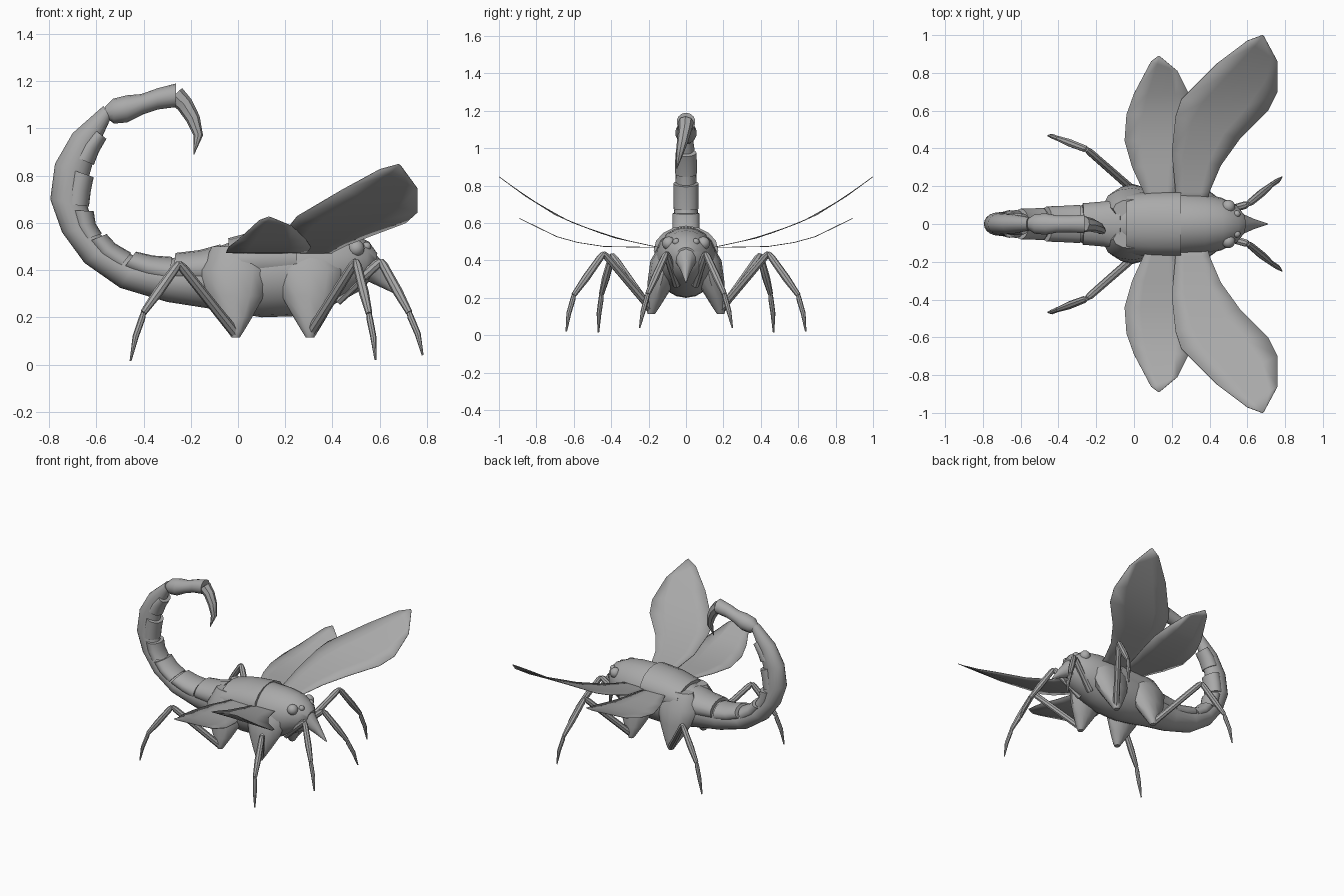
import bpy, bmesh, math
from mathutils import Vector as V

if "Cube" in bpy.data.objects:
    bpy.data.objects.remove(bpy.data.objects["Cube"])

grey = bpy.data.materials.new("chitin_grey")
grey.diffuse_color = (0.4, 0.4, 0.4, 1)
grey.use_nodes = True
grey.node_tree.nodes["Principled BSDF"].inputs["Base Color"].default_value = grey.diffuse_color


def finish(name, bm, angle=40):
    bmesh.ops.recalc_face_normals(bm, faces=bm.faces)
    me = bpy.data.meshes.new(name)
    bm.to_mesh(me)
    bm.free()
    me.materials.append(grey)
    ob = bpy.data.objects.new(name, me)
    bpy.context.collection.objects.link(ob)
    bpy.ops.object.select_all(action='DESELECT')
    ob.select_set(True)
    bpy.context.view_layer.objects.active = ob
    bpy.ops.object.shade_smooth_by_angle(angle=math.radians(angle))
    return ob


def loft(name, rings, n=16, angle=40):
    """rings: (centre, half-axis u, half-axis v); skinned and capped."""
    bm = bmesh.new()
    rows = [[bm.verts.new(c + u * math.cos(2 * math.pi * i / n) + v * math.sin(2 * math.pi * i / n))
             for i in range(n)] for c, u, v in rings]
    for a, b in zip(rows, rows[1:]):
        for i in range(n):
            j = (i + 1) % n
            bm.faces.new((a[i], a[j], b[j], b[i]))
    bm.faces.new(rows[0])
    bm.faces.new(rows[-1])
    return finish(name, bm, angle)


def profile_ring(s):
    """Ring in the symmetry plane from (top x, top z, bottom x, bottom z, half width)."""
    t, b = V((s[0], 0, s[1])), V((s[2], 0, s[3]))
    return ((t + b) / 2, (t - b) / 2, V((0, s[4], 0)))


def tube(name, pts, radii, n=8):
    pts = [V(p) for p in pts]
    rings = []
    for i, p in enumerate(pts):
        d = (pts[min(i + 1, len(pts) - 1)] - pts[max(i - 1, 0)]).normalized()
        u = d.cross(V((0, 1, 0.1))).normalized()
        rings.append((p, u * radii[i], d.cross(u) * radii[i]))
    return loft(name, rings, n)


# Head, thorax and curled abdomen as one skin
body = [(.59, .47, .575, .38, .05), (.555, .52, .53, .32, .10), (.47, .56, .45, .275, .14),
        (.38, .575, .36, .235, .162), (.25, .58, .25, .205, .17), (.1, .56, .1, .2, .165),
        (-.04, .515, -.02, .22, .15), (-.15, .475, -.14, .24, .115), (-.28, .45, -.3, .265, .098),
        (-.42, .45, -.5, .325, .085), (-.54, .51, -.65, .43, .075), (-.61, .58, -.745, .56, .067),
        (-.64, .68, -.795, .7, .062), (-.63, .8, -.775, .85, .057), (-.595, .92, -.7, .98, .052),
        (-.54, 1.04, -.57, 1.095, .035)]
loft("body", [profile_ring(s) for s in body], 20)

# Overlapping back plates, sitting slightly proud of the back
def station(t):
    i = min(int(t), len(body) - 2)
    return [a + (b - a) * (t - i) for a, b in zip(body[i], body[i + 1])]

for k, (t0, t1) in enumerate([(4.0, 6.0), (6.3, 7.9), (8.0, 9.2), (9.3, 10.5),
                              (10.6, 11.7), (11.9, 13.0), (13.4, 14.4)]):
    rings = []
    for f, lift in ((0, .006), (.5, .012), (1, .02)):
        c, u, v = profile_ring(station(t0 + (t1 - t0) * f))
        d = u.normalized()
        h = u.length
        rings.append((c + d * (h * .3 + lift), d * h * .7, v.normalized() * (v.length + lift * .5)))
    loft(f"back_plate_{k + 1}", rings, 16)

# Beak
loft("beak", [profile_ring(s) for s in [(.53, .53, .49, .31, .1), (.59, .46, .555, .35, .055),
                                        (.645, .385, .62, .32, .028), (.71, .285, .705, .28, .003)]], 10)

# Tail bulb with a flat end, and the hooked sting
loft("tail_bulb", [profile_ring(s) for s in [
    (-.565, 1.09, -.545, 1.035, .03), (-.53, 1.125, -.525, 1.02, .052), (-.47, 1.14, -.47, 1.025, .058),
    (-.41, 1.145, -.40, 1.06, .046), (-.34, 1.17, -.34, 1.08, .045), (-.262, 1.19, -.262, 1.09, .05)]], 14)
tube("sting", [(-.265, 0, 1.14), (-.225, -.005, 1.10), (-.19, -.018, 1.04), (-.168, -.035, .97), (-.187, -.05, .89)],
     [.042, .036, .03, .02, .002], 8)


# Curved thin wings: outline in plan, height by distance from the body
def height(table, y):
    for (a, za), (b, zb) in zip(table, table[1:]):
        if y <= b:
            return za + (zb - za) * (y - a) / (b - a)
    return table[-1][1]


def wing(name, lead, trail, table, side):
    bm = bmesh.new()
    cols = 4
    grid = []
    for (x0, y0), (x1, y1) in zip(lead, trail):
        row = []
        for i in range(cols + 1):
            f = i / cols
            y = y0 + (y1 - y0) * f
            row.append(bm.verts.new((x0 + (x1 - x0) * f, side * y, height(table, y))))
        grid.append(row)
    for a, b in zip(grid, grid[1:]):
        for i in range(cols):
            bm.faces.new((a[i], a[i + 1], b[i + 1], b[i]))
    ob = finish(name, bm)
    m = ob.modifiers.new("thickness", 'SOLIDIFY')
    m.thickness, m.offset = .004, 0


fore_z = [(0, .45), (.17, .475), (.4, .525), (.6, .6), (.7, .645), (.86, .745), (1, .848)]
hind_z = [(0, .465), (.17, .47), (.45, .475), (.6, .50), (.7, .53), (.89, .625)]
fore_a = [(.23, .08), (.22, .17), (.2, .38), (.22, .57), (.25, .66), (.44, .85), (.6, .97), (.68, 1.0)]
fore_b = [(.38, .08), (.4, .17), (.46, .31), (.56, .45), (.71, .6), (.76, .7), (.76, .86), (.69, .99)]
hind_a = [(.09, .08), (.05, .17), (-.01, .3), (-.05, .44), (-.04, .58), (0, .69), (.09, .86), (.13, .89)]
hind_b = [(.2, .08), (.22, .17), (.25, .3), (.29, .44), (.31, .58), (.29, .69), (.23, .81), (.14, .885)]

# Mirrored parts: wings, eyes, leg bases and legs
legs = {
    "hind": [(-.01, .185, .13), (-.25, .395, .43), (-.4, .452, .22), (-.455, .468, .015)],
    "middle": [(.31, .185, .14), (.5, .44, .44), (.555, .6, .215), (.582, .64, .02)],
    "front": [(.42, .05, .27), (.605, .105, .44), (.725, .205, .22), (.782, .248, .04)],
}
for side, tag in ((1, "left"), (-1, "right")):
    wing(f"forewing_{tag}", fore_a, fore_b, fore_z, side)
    wing(f"hindwing_{tag}", hind_a, hind_b, hind_z, side)

    for name, loc, r in (("eye", (.5, .092, .492), .036), ("small_eye", (.545, .053, .5), .019)):
        bm = bmesh.new()
        bmesh.ops.create_uvsphere(bm, u_segments=14, v_segments=10, radius=r)
        bmesh.ops.translate(bm, verts=bm.verts, vec=(loc[0], side * loc[1], loc[2]))
        finish(f"{name}_{tag}", bm)

    # Tapering leg bases hanging below the thorax
    for name, x in (("hind", -.01), ("middle", .305)):
        loft(f"{name}_leg_base_{tag}",
             [(V((x + dx, side * y, z)), V((rx, 0, 0)), V((0, ry, 0))) for dx, y, z, rx, ry in
              [(.0, .08, .5, .10, .05), (0, .105, .40, .15, .085), (0, .13, .29, .12, .075),
               (0, .16, .2, .07, .05), (0, .18, .14, .034, .032), (0, .185, .115, .018, .02)]], 12)

    for name, pts in legs.items():
        p = [V((a, side * b, c)) for a, b, c in pts]
        tube(f"{name}_upper_leg_{tag}", [p[0], p[0].lerp(p[1], .5), p[0].lerp(p[1], .93), p[1]],
             [.022, .021, .02, .013])
        tube(f"{name}_lower_leg_{tag}", [p[1], p[1].lerp(p[2], .1), p[1].lerp(p[2], .6), p[2]],
             [.012, .019, .021, .014])
        bend = p[2].lerp(p[3], .5) + (p[2] - V((.15, 0, p[2].z))).normalized() * .008
        tube(f"{name}_foot_{tag}", [p[2], p[2].lerp(p[3], .12), bend, p[3]], [.011, .014, .013, .004])
